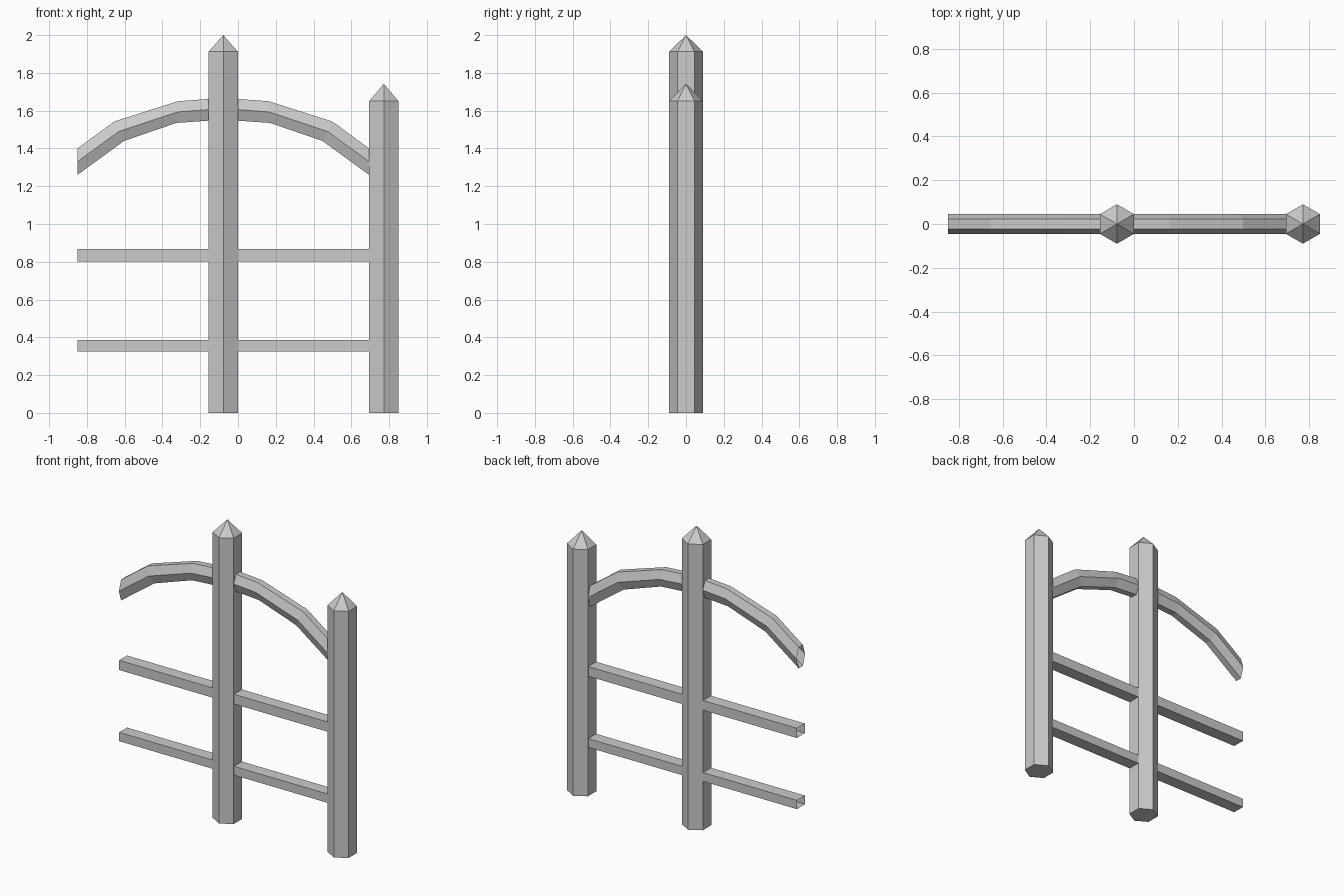
import bpy, bmesh, math

if "Cube" in bpy.data.objects:
    bpy.data.objects.remove(bpy.data.objects["Cube"])

POST_X, GAP = -0.078, 0.772   # tall post centre, half-span from centre to open end
POST_R = 0.09


def loft(name, rings, cap_start=False, tip=None):
    """Skin equal-sized rings; optionally cap the start and close to a tip."""
    bm = bmesh.new()
    loops = [[bm.verts.new(p) for p in ring] for ring in rings]
    n = len(loops[0])
    for a, b in zip(loops, loops[1:]):
        for i in range(n):
            j = (i + 1) % n
            bm.faces.new((a[i], a[j], b[j], b[i]))
    if cap_start:
        bm.faces.new(loops[0][::-1])
    if tip:
        t = bm.verts.new(tip)
        for i in range(n):
            bm.faces.new((loops[-1][i], loops[-1][(i + 1) % n], t))
    bmesh.ops.recalc_face_normals(bm, faces=bm.faces)
    # open tubes: make sure the faces point away from their own axis
    mesh = bpy.data.meshes.new(name)
    top = max(bm.faces, key=lambda f: f.calc_center_median().z)
    if top.normal.z < 0:
        bmesh.ops.reverse_faces(bm, faces=bm.faces)
    bm.to_mesh(mesh)
    bm.free()
    obj = bpy.data.objects.new(name, mesh)
    bpy.context.collection.objects.link(obj)
    return obj


def post(name, x, shoulder, tip):
    ang = [math.radians(30 + 60 * i) for i in range(6)]
    rings = [[(x + POST_R * math.cos(a), POST_R * math.sin(a), z) for a in ang]
             for z in (0, shoulder)]
    loft(name, rings, cap_start=True, tip=(x, 0, tip))


# Pointed hexagonal posts
post("tall_post", POST_X, 1.912, 2.0)
post("short_post", POST_X + 0.85, 1.65, 1.742)

# Arch outline: (distance from tall post, height) along top, middle, bottom edges
TOP = [(0.078, 1.662), (0.24, 1.65), (0.577, 1.543), (GAP, 1.40)]
MID = [(0.078, 1.606), (0.242, 1.593), (0.553, 1.49), (GAP, 1.33)]
BOT = [(0.078, 1.547), (0.248, 1.535), (0.525, 1.44), (GAP, 1.26)]
SECTION = [(TOP, -0.022), (TOP, 0.022), (MID, 0.045),
           (BOT, 0.022), (BOT, -0.022), (MID, -0.045)]

for side, label in ((-1, "left"), (1, "right")):
    # Curved six-sided top rail, open at its outer end
    loft(f"arch_rail_{label}",
         [[(POST_X + side * line[k][0], y, line[k][1]) for line, y in SECTION]
          for k in range(4)])
    # Straight square rails, open at their outer ends
    for z0, z1, level in ((0.802, 0.867, "upper"), (0.326, 0.385, "lower")):
        loft(f"{level}_rail_{label}",
             [[(POST_X + side * d, y, z) for y, z in
               ((-0.042, z0), (0.042, z0), (0.042, z1), (-0.042, z1))]
              for d in (0.07, GAP)])
